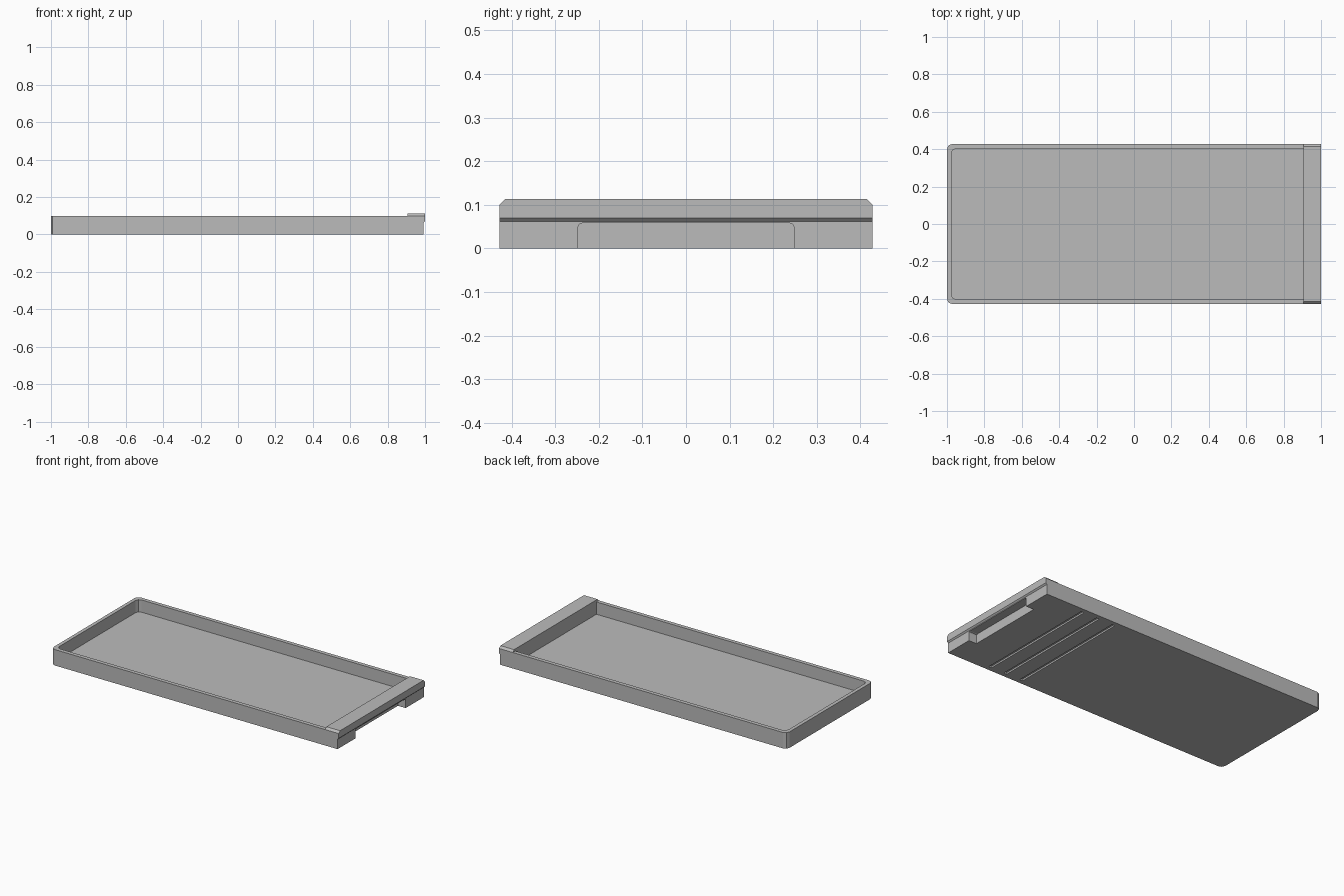
import bpy
import bmesh
from mathutils import Vector

if "Cube" in bpy.data.objects:
    bpy.data.objects.remove(bpy.data.objects["Cube"], do_unlink=True)

grey = bpy.data.materials.new("plain grey")
grey.use_nodes = True
colour = (0.5, 0.5, 0.5, 1)
grey.diffuse_color = colour
grey.node_tree.nodes["Principled BSDF"].inputs["Base Color"].default_value = colour

LENGTH, WIDTH = 1.0, 0.428   # half sizes
RIM, TOP, FLOOR = 0.1, 0.113, 0.023
END = 0.905                  # inner face of the thick end


def prism(name, profile, axis, start, end):
    """Extrude a 2D profile along x, y or z."""
    place = {"x": lambda a, b: (start, a, b),
             "y": lambda a, b: (a, start, b),
             "z": lambda a, b: (a, b, start)}[axis]
    bm = bmesh.new()
    face = bm.faces.new([bm.verts.new(place(a, b)) for a, b in profile])
    moved = bmesh.ops.extrude_face_region(bm, geom=[face])["geom"]
    shift = Vector([end - start if k == axis else 0 for k in "xyz"])
    bmesh.ops.translate(bm, vec=shift, verts=[g for g in moved if isinstance(g, bmesh.types.BMVert)])
    bmesh.ops.recalc_face_normals(bm, faces=bm.faces)
    mesh = bpy.data.meshes.new(name)
    bm.to_mesh(mesh)
    bm.free()
    mesh.materials.append(grey)
    obj = bpy.data.objects.new(name, mesh)
    bpy.context.collection.objects.link(obj)
    return obj


def cut(target, cutter):
    """Subtract the cutter for good and remove it."""
    mod = target.modifiers.new("cut", "BOOLEAN")
    mod.operation, mod.solver, mod.object = "DIFFERENCE", "EXACT", cutter
    bpy.context.view_layer.objects.active = target
    bpy.ops.object.modifier_apply(modifier=mod.name)
    bpy.data.objects.remove(cutter, do_unlink=True)


def outline(x0, x1, half, c):
    """Rectangle with the two corners at x0 softly clipped."""
    s = c * 0.3
    corner = [(x0 + c, half), (x0 + s, half - s), (x0, half - c)]
    return [(x1, half)] + corner + [(x, -y) for x, y in reversed(corner)] + [(x1, -half)]


def rect(a0, a1, b0, b1):
    return [(a0, b0), (a1, b0), (a1, b1), (a0, b1)]


# Tray body with a raised thick end
tray = prism("tray", outline(-LENGTH, LENGTH, WIDTH, 0.027), "z", 0, TOP)
cut(tray, prism("rim_cutter", rect(-2, END, -1, 1), "z", RIM, 0.3))
cut(tray, prism("cavity_cutter", outline(-0.977, END, 0.403, 0.025), "z", FLOOR, 0.3))

# Chamfers along the raised end
for side in (-1, 1):
    wedge = [(side * (WIDTH + 0.02), 0.08), (side * (WIDTH - 0.033), 0.133), (side * 0.6, 0.133), (side * 0.6, 0.08)]
    cut(tray, prism("chamfer_cutter", wedge, "x", END, 1.2))

# Stepped lower part of the end face
step = [(0.992, -0.1), (0.992, 0.062), (1.01, 0.08), (1.1, 0.08), (1.1, -0.1)]
cut(tray, prism("step_cutter", step, "y", -1, 1))

# Finger recess under the thick end
recess = [(0.248, -0.1), (0.248, 0.048), (0.245, 0.055), (0.238, 0.058)]
recess += [(-y, z) for y, z in reversed(recess)]
cut(tray, prism("recess_cutter", recess, "x", 0.938, 1.2))

# Three cross grooves in the underside
for x in (0.71, 0.6, 0.485):
    cut(tray, prism("groove_cutter", rect(x - 0.01, x + 0.01, -0.4, 0.4), "z", -0.1, 0.01))
